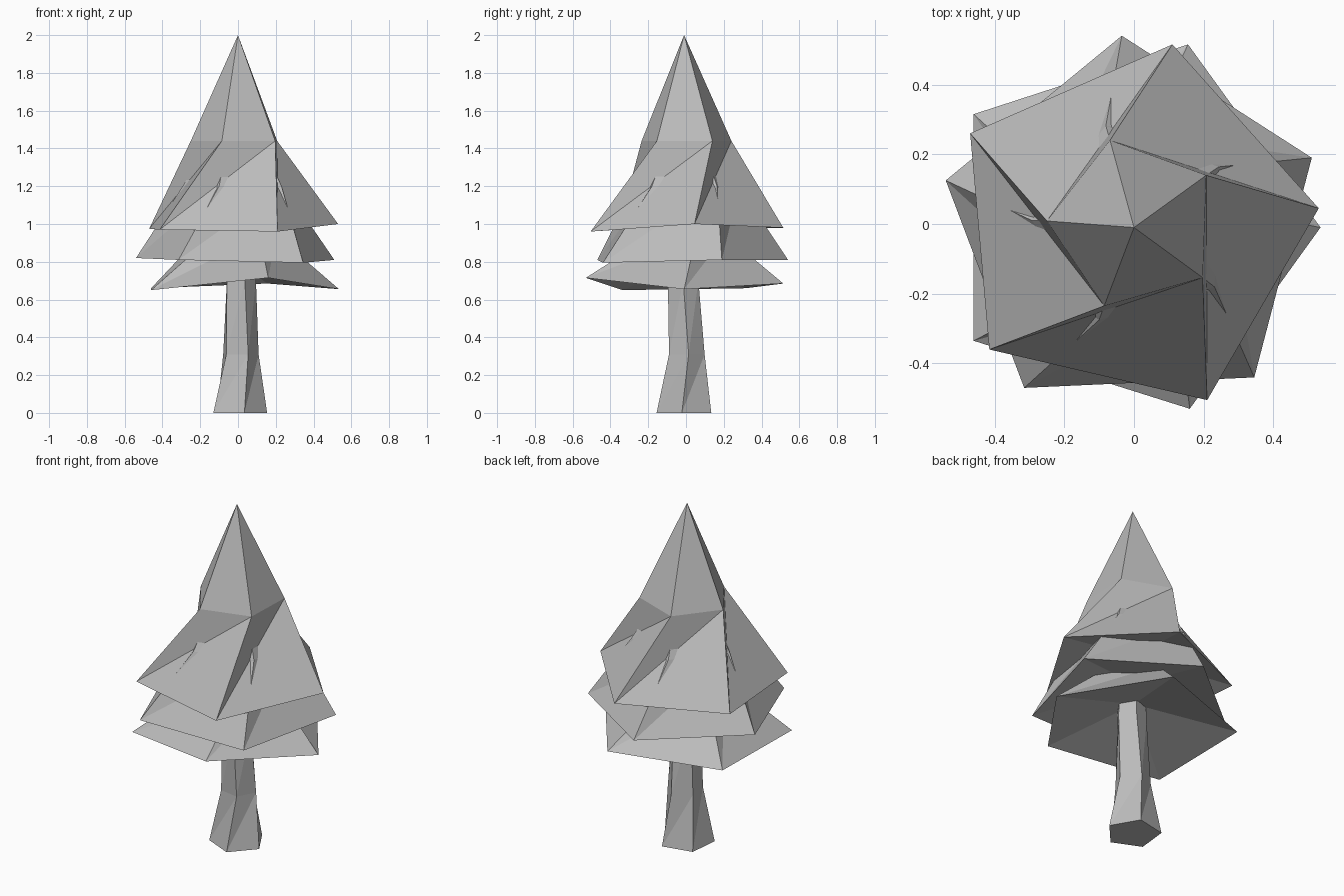
import bpy
import bmesh
from math import cos, sin, radians

SIDES = 5

default_cube = bpy.data.objects.get("Cube")
if default_cube:
    bpy.data.objects.remove(default_cube, do_unlink=True)

grey = bpy.data.materials.new("plain grey")
grey.use_nodes = True
grey.diffuse_color = (0.5, 0.5, 0.5, 1)
shader = grey.node_tree.nodes["Principled BSDF"]
shader.inputs["Base Color"].default_value = grey.diffuse_color
shader.inputs["Roughness"].default_value = 0.9


def ring(radius, start, z, cx=0, cy=0):
    """Regular five-sided ring of points, counter-clockwise."""
    angles = [radians(start + 360 / SIDES * i) for i in range(SIDES)]
    return [(cx + radius * cos(a), cy + radius * sin(a), z) for a in angles]


def bridge(bm, low, high):
    """Join two rings with triangles folded along the valley diagonal."""
    for i in range(SIDES):
        j = (i + 1) % SIDES
        bm.faces.new((low[i], low[j], high[j]))
        bm.faces.new((low[i], high[j], high[i]))


def fan(bm, verts, tip):
    """Close a ring to a single point."""
    centre = bm.verts.new(tip)
    for i in range(SIDES):
        bm.faces.new((verts[i], verts[(i + 1) % SIDES], centre))


def finish(bm, name):
    bmesh.ops.recalc_face_normals(bm, faces=bm.faces)
    mesh = bpy.data.meshes.new(name)
    bm.to_mesh(mesh)
    bm.free()
    mesh.materials.append(grey)
    obj = bpy.data.objects.new(name, mesh)
    bpy.context.collection.objects.link(obj)
    return obj


def foliage_layer(name, rim_points, shoulder_points, tip, hollow):
    """Twisted skirt, pointed top and a recessed underside."""
    bm = bmesh.new()
    rim = [bm.verts.new(p) for p in rim_points]
    shoulder = [bm.verts.new(p) for p in shoulder_points]
    bridge(bm, rim, shoulder)
    fan(bm, shoulder, tip)
    fan(bm, rim, (0, 0, hollow))
    return finish(bm, name)


# Foliage, from the top layer down
foliage_layer(
    "foliage_top",
    [(.53, .045, 1), (.11, .515, .98), (-.47, .26, .975),
     (-.415, -.36, .97), (.21, -.505, .96)],
    ring(.25, 34, 1.44), tip=(0, -.01, 2), hollow=1.1)

foliage_layer(
    "foliage_middle",
    [(.51, .19, .81), (-.035, .54, .81), (-.54, .125, .82),
     (-.315, -.47, .81), (.345, -.44, .795)],
    ring(.293, 34, 1.2), tip=(0, 0, 1.7), hollow=.93)

foliage_layer(
    "foliage_bottom",
    [(.535, -.01, .655), (.155, .515, .685), (-.46, .315, .66),
     (-.46, -.335, .65), (.16, -.53, .715)],
    ring(.21, 15, .94), tip=(0, 0, 1.3), hollow=.8)

# Trunk: flared foot, slightly twisted, running up inside the foliage
bm = bmesh.new()
levels = [ring(.153, -6, 0, .002, -.006),
          ring(.1, 8, .31, .01, 0),
          ring(.085, 0, .7, .01, -.015),
          ring(.08, 0, .88, .01, -.015)]
rings = [[bm.verts.new(p) for p in level] for level in levels]
for low, high in zip(rings, rings[1:]):
    bridge(bm, low, high)
bm.faces.new(rings[0])
bm.faces.new(rings[-1])
finish(bm, "trunk")
